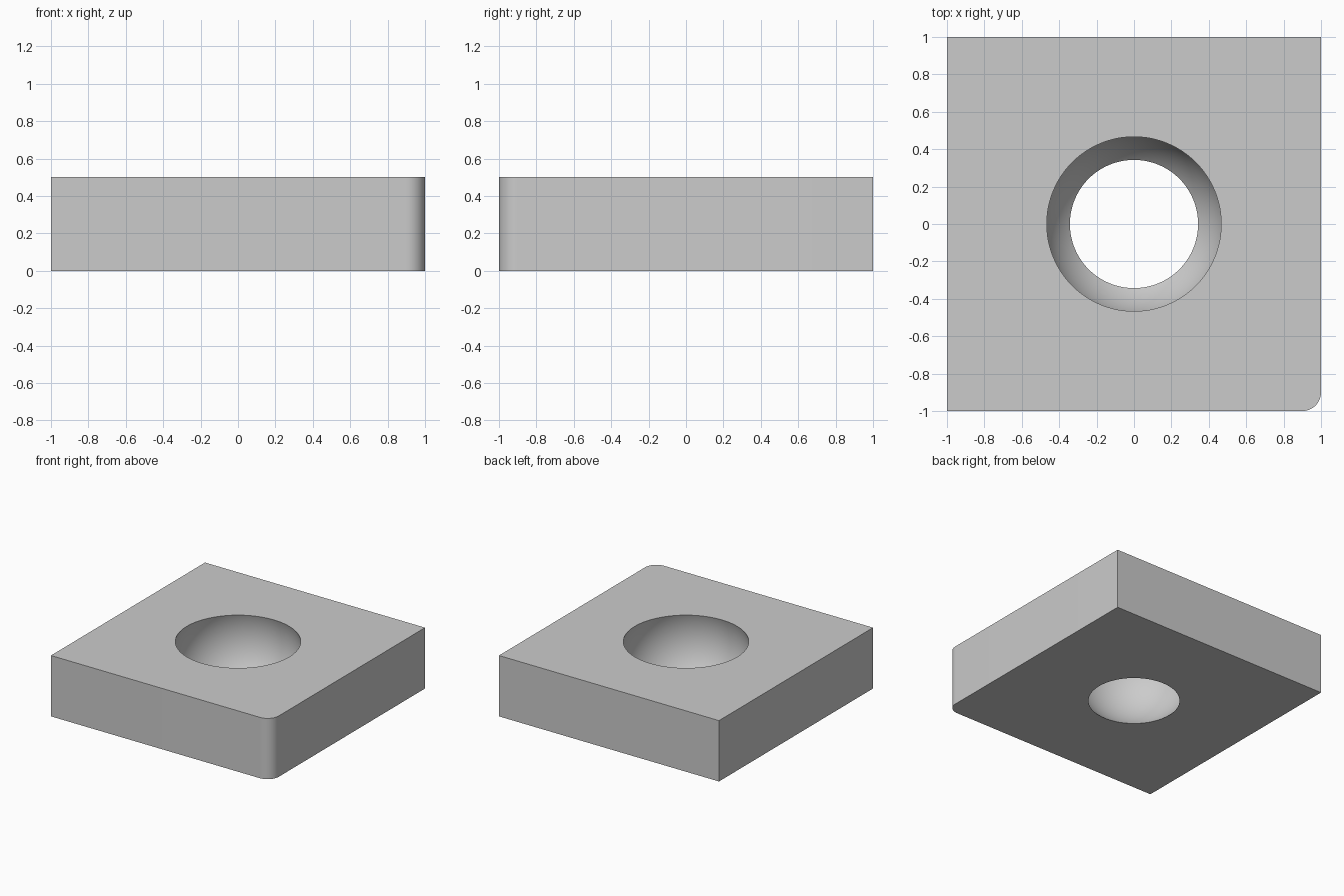
import bpy, bmesh, math

cube = bpy.data.objects.get("Cube")
if cube:
    bpy.data.objects.remove(cube, do_unlink=True)

HEIGHT = 0.5
CORNER_RADIUS = 0.1
BOWL_RADIUS = 0.49
BOWL_CENTRE_Z = 0.35

# Single grey material
grey = bpy.data.materials.new("plain_grey")
grey.use_nodes = True
colour = (0.6, 0.6, 0.6, 1)
grey.diffuse_color = colour
grey.node_tree.nodes["Principled BSDF"].inputs["Base Color"].default_value = colour

# Square block with its front left vertical edge rounded
bm = bmesh.new()
bmesh.ops.create_cube(bm, size=2)
for v in bm.verts:
    v.co.z = HEIGHT if v.co.z > 0 else 0
corner = [e for e in bm.edges if all(v.co.x > 0 and v.co.y < 0 for v in e.verts)]
bmesh.ops.bevel(bm, geom=corner, offset=CORNER_RADIUS, offset_type='OFFSET',
                segments=12, profile=0.5, affect='EDGES')
mesh = bpy.data.meshes.new("block")
bm.to_mesh(mesh)
bm.free()
mesh.materials.append(grey)
block = bpy.data.objects.new("block", mesh)
bpy.context.collection.objects.link(block)

# Ball that hollows out the round opening
bpy.ops.mesh.primitive_uv_sphere_add(segments=96, ring_count=64, radius=BOWL_RADIUS,
                                     location=(0, 0, BOWL_CENTRE_Z))
cutter = bpy.context.object
cutter.name = "hole_cutter"
cutter.hide_render = True
cutter.data.materials.append(grey)

# Cut the opening
cut = block.modifiers.new("round_opening", 'BOOLEAN')
cut.operation = 'DIFFERENCE'
cut.solver = 'EXACT'
cut.object = cutter
bpy.ops.object.select_all(action='DESELECT')
block.select_set(True)
bpy.context.view_layer.objects.active = block
bpy.ops.object.modifier_apply(modifier=cut.name)
bpy.data.objects.remove(cutter, do_unlink=True)

# Smooth bowl and rounded corner, crisp rims
bpy.ops.object.shade_smooth_by_angle(angle=math.radians(25))
